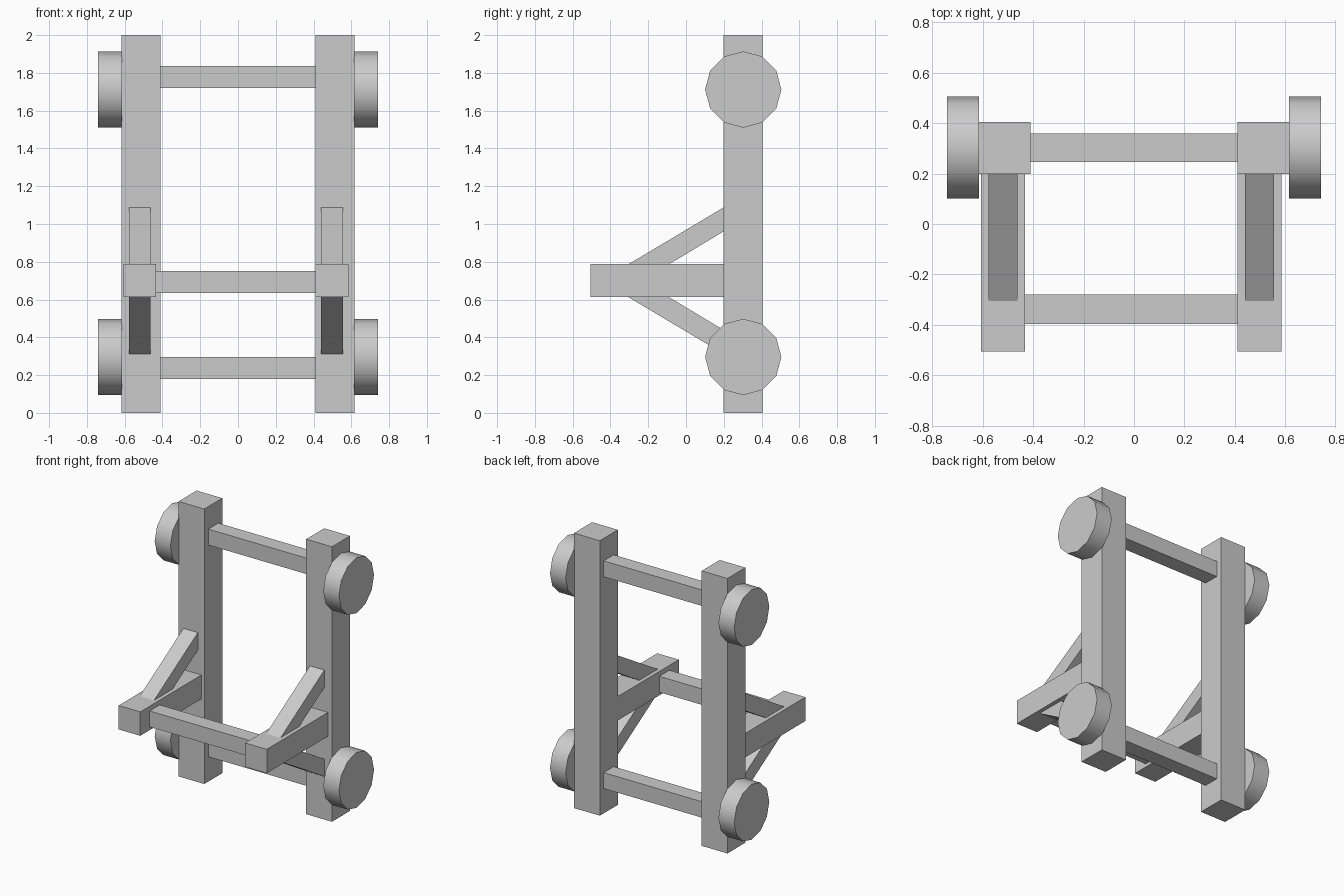
import bpy, bmesh
from math import radians, pi
from mathutils import Vector

if "Cube" in bpy.data.objects:
    bpy.data.objects.remove(bpy.data.objects["Cube"])


def mesh_object(name, bm):
    bmesh.ops.recalc_face_normals(bm, faces=bm.faces)
    mesh = bpy.data.meshes.new(name)
    bm.to_mesh(mesh)
    bm.free()
    obj = bpy.data.objects.new(name, mesh)
    bpy.context.collection.objects.link(obj)
    return obj


def profile_bar(name, profile, x0, x1):
    """Extrude a (y, z) profile from x0 to x1."""
    bm = bmesh.new()
    face = bm.faces.new([bm.verts.new((x0, y, z)) for y, z in profile])
    ext = bmesh.ops.extrude_face_region(bm, geom=[face])
    verts = [v for v in ext["geom"] if isinstance(v, bmesh.types.BMVert)]
    bmesh.ops.translate(bm, verts=verts, vec=Vector((x1 - x0, 0, 0)))
    return mesh_object(name, bm)


def box(name, x, y, z):
    return profile_bar(name, [(y[0], z[0]), (y[1], z[0]), (y[1], z[1]), (y[0], z[1])], *x)


def wheel(name, x, y, z, radius, width):
    bpy.ops.mesh.primitive_cylinder_add(vertices=12, radius=radius, depth=width,
                                        location=(x, y, z), rotation=(0, pi / 2, 0))
    bpy.context.object.name = name
    bpy.ops.object.shade_smooth_by_angle(angle=radians(40))


FORK_Z = 0.70    # height of the fork's centre line
for side, s, fork_x in (("left", -1, -0.52), ("right", 1, 0.498)):
    # Upright post
    box(f"{side}_post", sorted((s * 0.41, s * 0.617)), (0.198, 0.405), (0, 2))
    # Wheels on the outer face
    for level, z in (("upper", 1.712), ("lower", 0.296)):
        wheel(f"{side}_{level}_wheel", s * 0.678, 0.303, z, 0.202, 0.126)
    # Forward fork arm
    box(f"{side}_fork", (fork_x - 0.087, fork_x + 0.087), (-0.505, 0.198),
        (FORK_Z - 0.087, FORK_Z + 0.087))
    # Diagonal braces above and below the fork
    for level, d in (("upper", 1), ("lower", -1)):
        profile = [(-0.305, FORK_Z + d * 0.087), (-0.09, FORK_Z + d * 0.087),
                   (0.198, FORK_Z + d * 0.26), (0.198, FORK_Z + d * 0.387)]
        profile_bar(f"{side}_{level}_brace", profile, fork_x - 0.058, fork_x + 0.058)

# Crossbars between the posts and between the forks
box("top_crossbar", (-0.41, 0.41), (0.245, 0.36), (1.72, 1.836))
box("bottom_crossbar", (-0.41, 0.41), (0.245, 0.36), (0.18, 0.296))
box("fork_crossbar", (-0.434, 0.412), (-0.396, -0.28), (0.636, 0.752))
